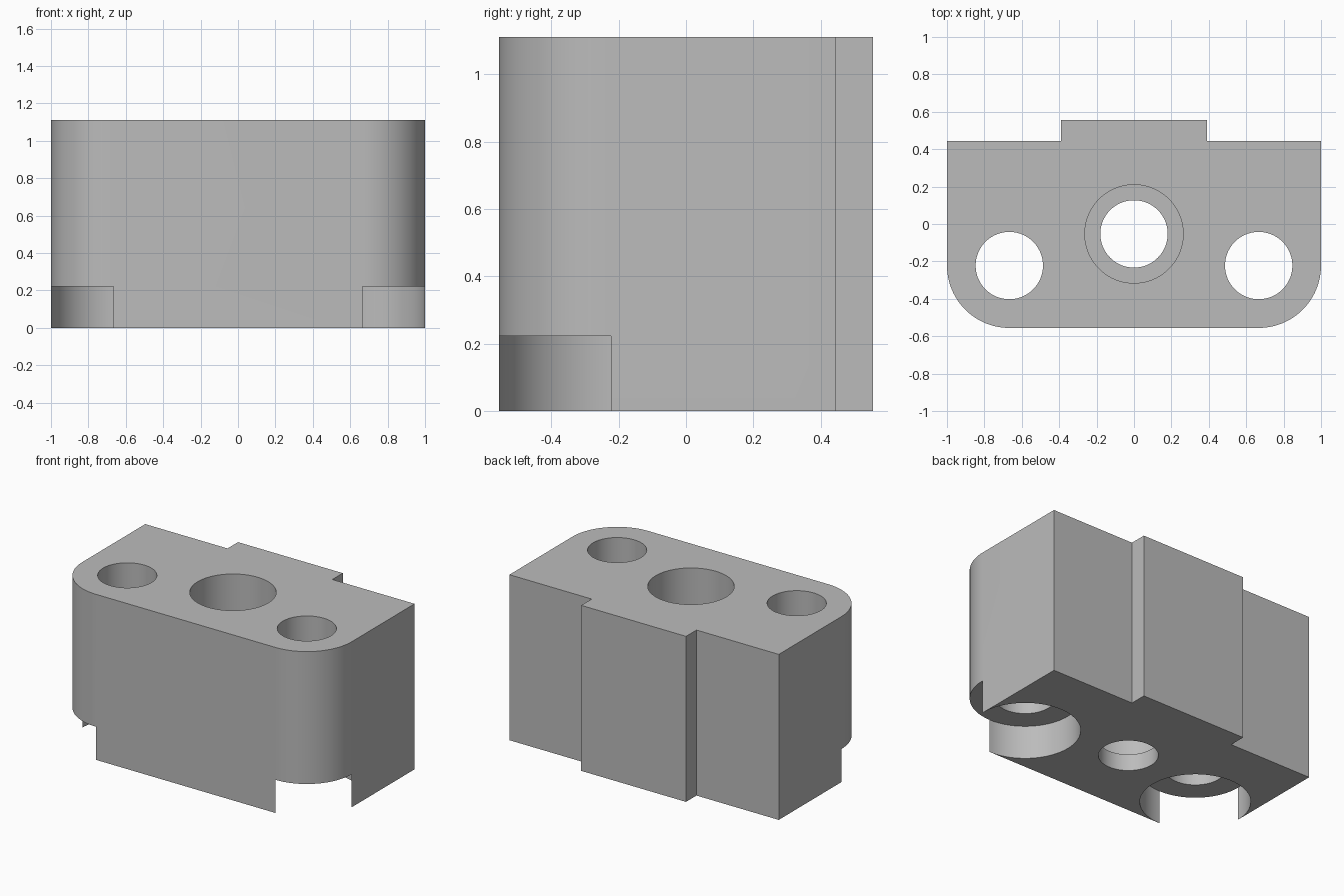
import bpy, bmesh, math

if "Cube" in bpy.data.objects:
    bpy.data.objects.remove(bpy.data.objects["Cube"])

H = 1.111            # block height
R = 0.3333           # corner and foot recess radius
CX, CY = 0.6667, -0.2222   # corner / side hole centre
FRONT, SHOULDER, BACK = -0.5555, 0.4444, 0.5555
BORE = (0.0, -0.053)

grey = bpy.data.materials.new("grey")
grey.diffuse_color = (0.5, 0.5, 0.5, 1)
grey.use_nodes = True
grey.node_tree.nodes["Principled BSDF"].inputs["Base Color"].default_value = grey.diffuse_color


def arc(cx, cy, r, a0, a1, n):
    return [(cx + r * math.cos(math.radians(a0 + (a1 - a0) * i / n)),
             cy + r * math.sin(math.radians(a0 + (a1 - a0) * i / n))) for i in range(n + 1)]


def prism(name, pts, z0, z1):
    """Extrude a closed outline from z0 to z1."""
    bm = bmesh.new()
    face = bm.faces.new([bm.verts.new((x, y, z0)) for x, y in pts])
    ext = bmesh.ops.extrude_face_region(bm, geom=[face])
    bmesh.ops.translate(bm, vec=(0, 0, z1 - z0),
                        verts=[g for g in ext["geom"] if isinstance(g, bmesh.types.BMVert)])
    bmesh.ops.recalc_face_normals(bm, faces=bm.faces)
    me = bpy.data.meshes.new(name)
    bm.to_mesh(me)
    bm.free()
    me.materials.append(grey)
    ob = bpy.data.objects.new(name, me)
    bpy.context.collection.objects.link(ob)
    return ob


def circle(cx, cy, r):
    return arc(cx, cy, r, 0, 360, 96)[:-1]


# Block: rounded front corners and a raised pad on the back
right = arc(CX, CY, R, -90, 0, 24) + [(1, SHOULDER), (0.389, SHOULDER), (0.389, BACK)]
block = prism("block", right + [(-x, y) for x, y in reversed(right)], 0, H)

# Cutters: stepped centre bore, side holes, foot recesses open at the corners
cutters = [prism("bore_cutter", circle(*BORE, 0.18), -0.1, 0.3),
           prism("counterbore_cutter", circle(*BORE, 0.263), 0.111, H + 0.1)]
recess = arc(CX, CY, R, 0, 270, 72) + [(CX, -0.8), (1.2, -0.8), (1.2, CY)]
for s in (-1, 1):
    cutters.append(prism("recess_cutter", [(s * x, y) for x, y in recess], -0.1, 0.2222))
    cutters.append(prism("side_hole_cutter", circle(s * CX, CY, 0.18), 0.1, H + 0.1))

bpy.context.view_layer.objects.active = block
block.select_set(True)
for c in cutters:
    c.hide_render = True
    m = block.modifiers.new("cut", "BOOLEAN")
    m.operation, m.solver, m.object = "DIFFERENCE", "EXACT", c
    bpy.ops.object.modifier_apply(modifier=m.name)
for c in cutters:
    bpy.data.objects.remove(c)

bpy.ops.object.shade_smooth_by_angle(angle=math.radians(30))
